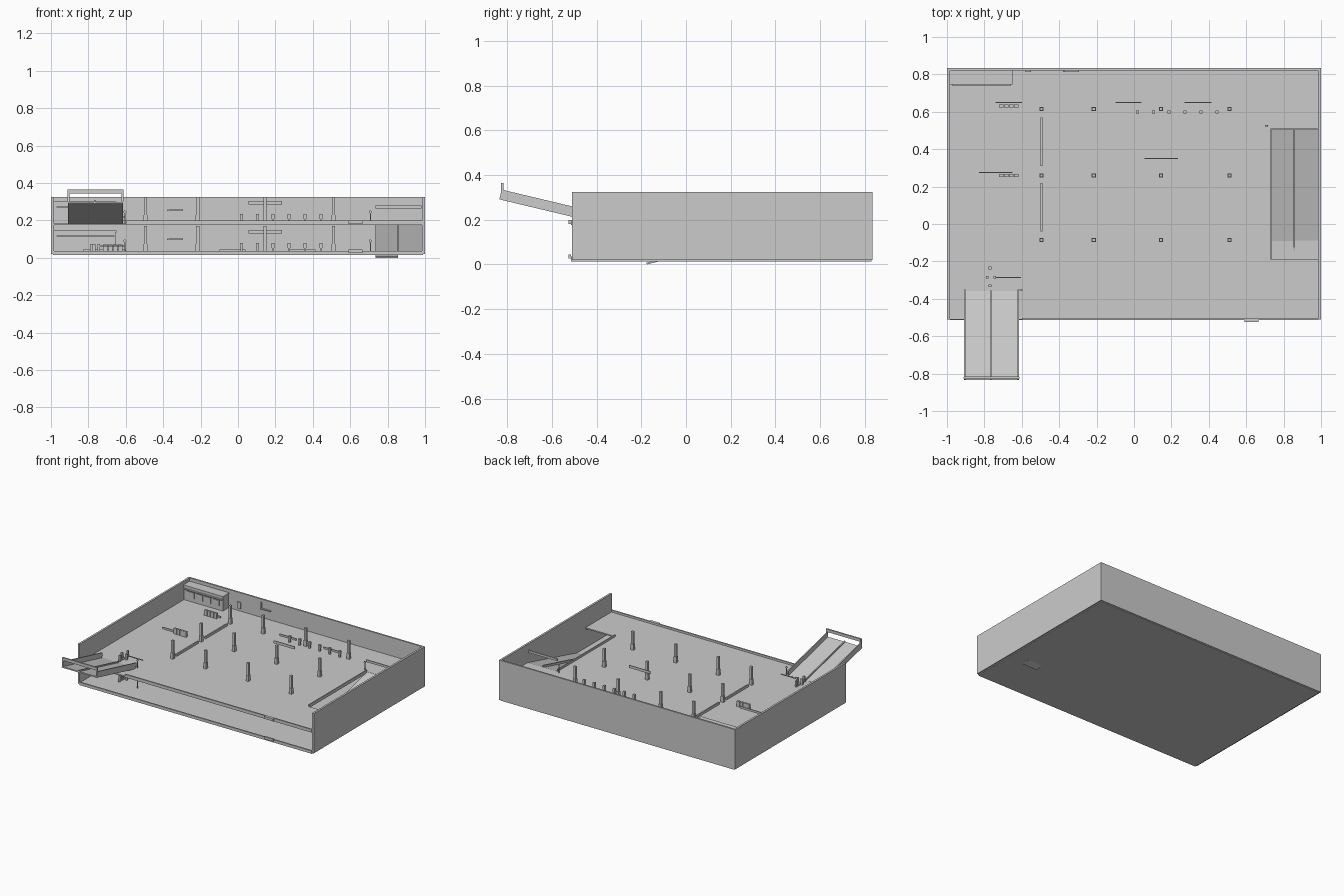
import bpy, math
from mathutils import Vector


def mesh(name, verts, faces):
    me = bpy.data.meshes.new(name)
    me.from_pydata(verts, [], faces)
    ob = bpy.data.objects.new(name, me)
    bpy.context.collection.objects.link(ob)
    return ob


FACES = [(0, 3, 2, 1), (4, 5, 6, 7), (0, 1, 5, 4), (1, 2, 6, 5), (2, 3, 7, 6), (3, 0, 4, 7)]


def box(name, x0, x1, y0, y1, z0, z1):
    v = [(x, y, z) for z in (z0, z1) for x, y in ((x0, y0), (x1, y0), (x1, y1), (x0, y1))]
    return mesh(name, v, FACES)


def post(name, x, y, z0, z1, w):
    return box(name, x - w / 2, x + w / 2, y - w / 2, y + w / 2, z0, z1)


def sloped(name, x0, x1, a, b, t):
    """Slanted board: underside runs from a to b (y, z), a.y < b.y; t is its thickness."""
    a, b = Vector(a), Vector(b)
    d = (b - a).normalized()
    n = Vector((-d.y, d.x)) * t
    prof = [a, b, b + n, a + n]
    v = [(x, p.x, p.y) for x in (x0, x1) for p in prof]
    return mesh(name, v, FACES)


# shell: base, three walls, upper deck with ramp opening
box("ground_floor", -0.99, 0.99, -0.51, 0.83, 0.014, 0.03)
box("left_wall", -1.0, -0.985, -0.51, 0.835, 0.02, 0.325)
box("right_wall", 0.985, 1.0, -0.51, 0.835, 0.02, 0.325)
box("back_wall", -0.985, 0.985, 0.822, 0.835, 0.02, 0.325)
box("deck_main", -0.985, 0.73, -0.51, 0.822, 0.176, 0.185)
box("deck_front", 0.73, 0.985, -0.51, -0.19, 0.176, 0.185)
box("deck_back", 0.73, 0.985, 0.51, 0.822, 0.176, 0.185)

# front edge kerbs
box("deck_kerb", -0.6, 0.985, -0.514, -0.503, 0.176, 0.2)
box("ground_kerb", -0.985, 0.985, -0.514, -0.503, 0.014, 0.036)

# fittings repeated on both levels
for level, f in (("lower", 0.03), ("upper", 0.185)):
    def part(n):
        return level + "_" + n

    # columns with thicker foot
    for x in (-0.495, -0.215, 0.145, 0.51):
        for y in (-0.085, 0.26, 0.615):
            post(part("column"), x, y, f, f + 0.14, 0.017)
            post(part("column_foot"), x, y, f, f + 0.045, 0.022)

    # low dividing walls between left columns
    for y0, y1 in ((-0.04, 0.22), (0.31, 0.57)):
        box(part("divider"), -0.5, -0.49, y0, y1, f, f + 0.018)

    # bollards
    for i in range(6):
        x = 0.018 + 0.085 * i
        post(part("bollard"), x, 0.6, f, f + 0.05, 0.011)
        post(part("bollard_cap"), x, 0.6, f + 0.022, f + 0.05, 0.016)

    # ticket machine banks
    for y in (0.26, 0.63):
        for i in range(4):
            x = -0.722 + i * 0.027
            box(part("machine"), x, x + 0.024, y - 0.008, y + 0.008, f, f + 0.042)

    # hanging signs and thin floor barriers
    box(part("hanging_sign"), 0.057, 0.235, 0.347, 0.353, f + 0.1, f + 0.12)
    for x0, x1, y in ((-0.1, 0.04, 0.65), (0.27, 0.415, 0.65),
                      (-0.74, -0.6, 0.65), (-0.83, -0.65, 0.275)):
        box(part("barrier"), x0, x1, y - 0.002, y + 0.002, f, f + 0.014)

    # corner kiosk with roof lip, windows and counter
    box(part("kiosk"), -0.985, -0.655, 0.752, 0.822, f, f + 0.108)
    box(part("kiosk_roof"), -0.985, -0.65, 0.746, 0.822, f + 0.105, f + 0.115)
    box(part("kiosk_awning"), -0.97, -0.66, 0.738, 0.752, f + 0.083, f + 0.09)
    for x in (-0.95, -0.88, -0.81, -0.74):
        box(part("kiosk_window"), x, x + 0.055, 0.747, 0.752, f + 0.03, f + 0.075)

    # back wall door and L-shaped bracket
    box(part("wall_panel"), -0.58, -0.55, 0.814, 0.822, f + 0.02, f + 0.068)
    box(part("bracket_upright"), -0.38, -0.372, 0.814, 0.822, f + 0.065, f + 0.118)
    box(part("bracket_shelf"), -0.38, -0.295, 0.812, 0.822, f + 0.065, f + 0.073)

    # entry gate: island, posts and arm
    box(part("gate_island"), -0.775, -0.765, -0.345, -0.225, f, f + 0.006)
    for x, y in ((-0.77, -0.235), (-0.785, -0.285), (-0.745, -0.285), (-0.77, -0.33)):
        post(part("gate_post"), x, y, f, f + 0.045, 0.014)
    box(part("gate_arm"), -0.74, -0.605, -0.288, -0.283, f + 0.03, f + 0.036)

    # signal posts beside the ramps, and front edge plate
    for x, y in ((-0.605, -0.352), (0.708, 0.525)):
        post(part("signal_pole"), x, y, f, f + 0.06, 0.005)
        bpy.ops.mesh.primitive_cylinder_add(vertices=12, radius=0.008, depth=0.006,
                                            location=(x, y, f + 0.06), rotation=(math.pi / 2, 0, 0))
        bpy.context.object.name = part("signal_head")
    box(part("edge_plate"), 0.59, 0.665, -0.525, -0.514, f - 0.004, f + 0.015)

# entry ramp rising out over the front left
top, foot = (-0.835, 0.291), (-0.36, 0.178)
sloped("entry_ramp_deck", -0.908, -0.615, top, foot, 0.008)
for x in (-0.91, -0.622):
    sloped("entry_ramp_side", x, x + 0.008, top, foot, 0.045)
    post("entry_post", x + 0.004, -0.822, 0.3, 0.365, 0.01)
sloped("entry_ramp_centre", -0.769, -0.761, top, foot, 0.018)
box("entry_beam", -0.91, -0.614, -0.828, -0.816, 0.343, 0.365)

# inner ramp between levels, with longer left lane
sloped("inner_ramp_left_lane", 0.735, 0.856, (-0.175, 0.0), (0.512, 0.176), 0.008)
sloped("inner_ramp_right_lane", 0.856, 0.985, (-0.1, 0.019), (0.512, 0.176), 0.008)
sloped("inner_ramp_centre", 0.852, 0.862, (-0.14, 0.014), (0.51, 0.178), 0.02)
box("opening_parapet", 0.73, 0.738, -0.19, 0.51, 0.176, 0.2)
box("height_bar", 0.735, 0.98, 0.502, 0.51, 0.263, 0.28)
